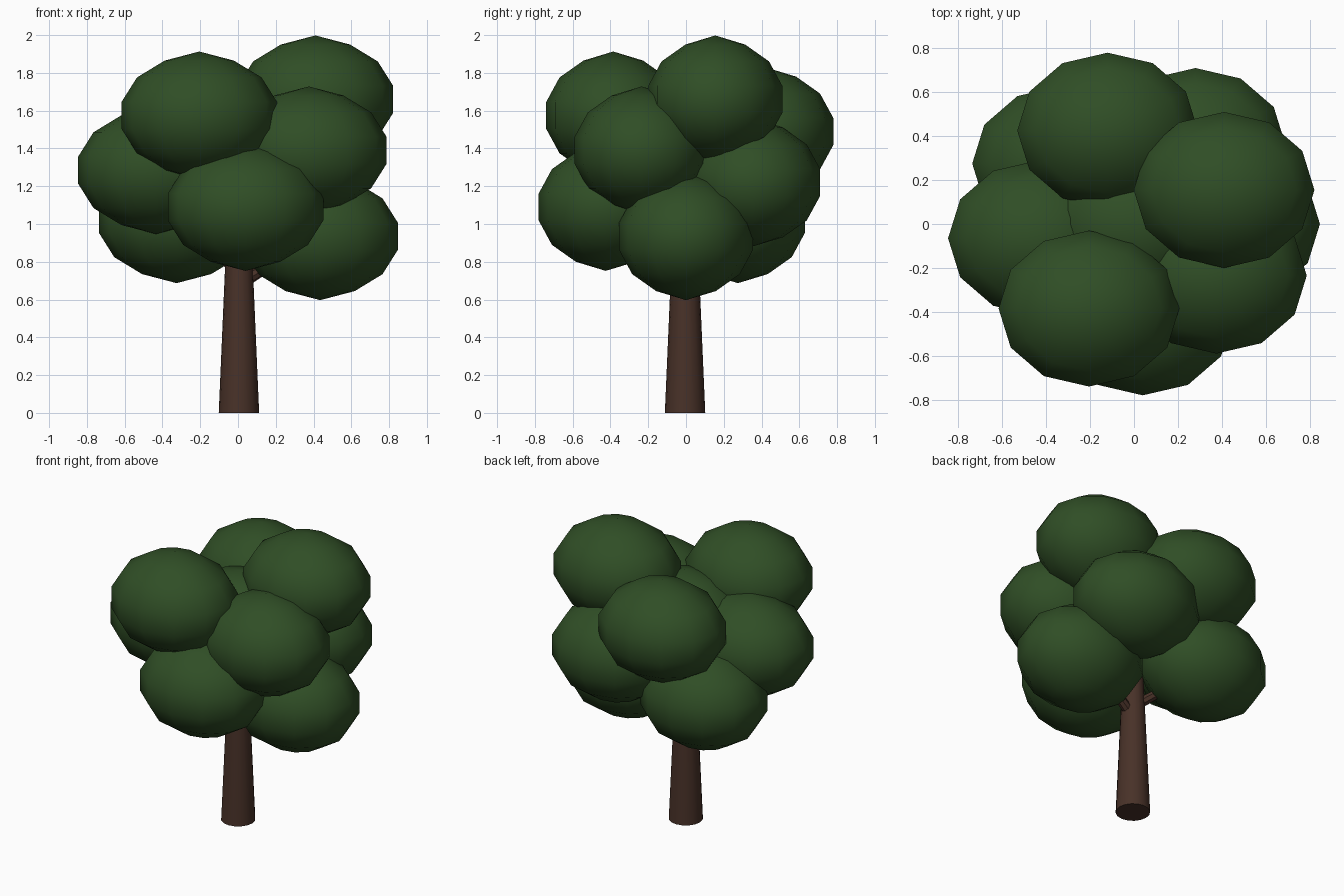
import bpy
import bmesh
import math
from mathutils import Vector

if "Cube" in bpy.data.objects:
    bpy.data.objects.remove(bpy.data.objects["Cube"])


def material(name, rgb):
    m = bpy.data.materials.new(name)
    m.diffuse_color = (*rgb, 1)
    m.use_nodes = True
    m.node_tree.nodes["Principled BSDF"].inputs["Base Color"].default_value = m.diffuse_color
    return m


leaf = material("leaf green", (0.029, 0.076, 0.019))
bark = material("bark brown", (0.065, 0.031, 0.021))


def finish(bm, name, mat, sharp=None):
    me = bpy.data.meshes.new(name)
    bm.to_mesh(me)
    bm.free()
    me.materials.append(mat)
    ob = bpy.data.objects.new(name, me)
    bpy.context.collection.objects.link(ob)
    bpy.ops.object.select_all(action='DESELECT')
    ob.select_set(True)
    bpy.context.view_layer.objects.active = ob
    if sharp:
        bpy.ops.object.shade_smooth_by_angle(angle=math.radians(sharp))
    else:
        bpy.ops.object.shade_smooth()
    return ob


def tapered(name, start, end, r1, r2, sides):
    start, end = Vector(start), Vector(end)
    axis = end - start
    bm = bmesh.new()
    bmesh.ops.create_cone(bm, cap_ends=True, segments=sides, radius1=r1,
                          radius2=r2, depth=axis.length)
    bm.transform(axis.to_track_quat('Z', 'Y').to_matrix().to_4x4())
    bmesh.ops.translate(bm, vec=(start + end) / 2, verts=bm.verts)
    finish(bm, name, bark, 40)


def clump(name, centre):
    # squashed ball of leaves with slightly peaked poles
    bm = bmesh.new()
    bmesh.ops.create_uvsphere(bm, u_segments=12, v_segments=7, radius=1)
    for v in bm.verts:
        if abs(v.co.z) > 0.99:
            v.co.z *= 1.05
    bmesh.ops.scale(bm, vec=(0.422, 0.364, 0.322), verts=bm.verts)
    bmesh.ops.translate(bm, vec=centre, verts=bm.verts)
    finish(bm, name, leaf)


# Leaf clumps
clumps = [
    (0.41, 0.155, 1.66),     # top right
    (-0.205, -0.385, 1.575),   # top front left
    (-0.12, 0.425, 1.49),     # top back
    (0.375, -0.235, 1.39),   # front right
    (0.01, 0.0, 1.36),       # core
    (-0.435, -0.065, 1.285),  # left
    (0.28, 0.355, 1.22),     # back right
    (0.04, -0.425, 1.09),    # low front
    (-0.325, 0.275, 1.025),   # low back left
    (0.435, 0.0, 0.935),      # low right
]
for i, c in enumerate(clumps):
    clump(f"leaf_clump_{i + 1}", c)

# Trunk
tapered("trunk", (0.005, -0.005, 0), (0.005, -0.005, 1.2), 0.107, 0.055, 16)

# Branches reaching into the lower clumps
for i, end in enumerate([(0.32, 0.05, 0.88), (-0.26, 0.2, 0.97),
                         (0.05, -0.3, 1.05)]):
    tapered(f"branch_{i + 1}", (0.005, -0.005, 0.68 + 0.07 * i), end,
            0.035, 0.025, 8)
